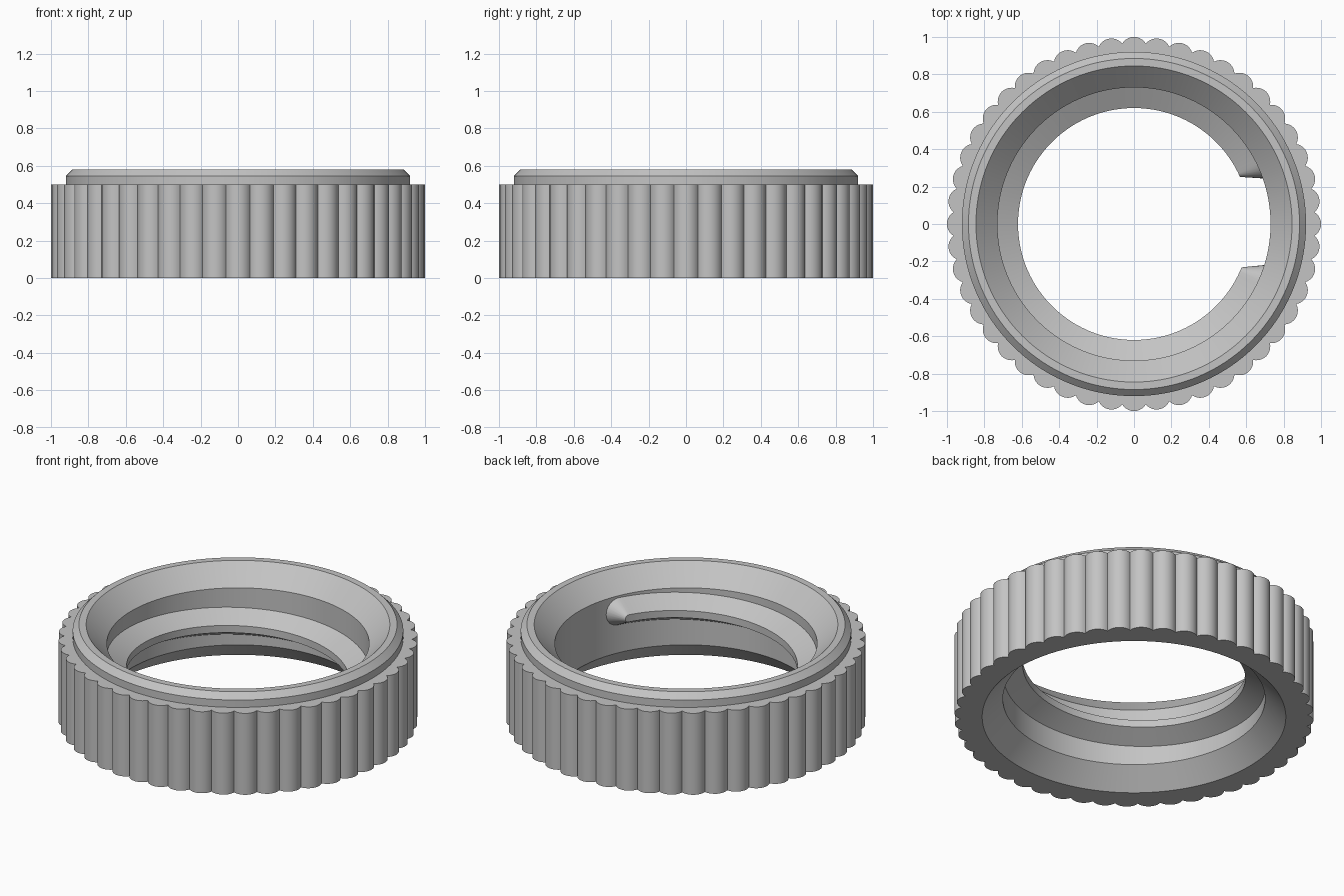
import bpy
import bmesh
from math import sin, cos, pi, radians, sqrt, atan2, hypot
from mathutils import Vector

default = bpy.data.objects.get("Cube")
if default:
    bpy.data.objects.remove(default, do_unlink=True)

HEIGHT = 0.58
BORE = 0.73

# Single grey plastic
grey = bpy.data.materials.new("plain grey")
grey.use_nodes = True
colour = (0.55, 0.55, 0.55, 1)
grey.diffuse_color = colour
grey.node_tree.nodes["Principled BSDF"].inputs["Base Color"].default_value = colour


def finish(bm, name):
    """Turn a bmesh into a smooth shaded object with sharp corners."""
    bmesh.ops.recalc_face_normals(bm, faces=bm.faces)
    mesh = bpy.data.meshes.new(name)
    bm.to_mesh(mesh)
    bm.free()
    mesh.materials.append(grey)
    obj = bpy.data.objects.new(name, mesh)
    bpy.context.collection.objects.link(obj)
    bpy.ops.object.select_all(action='DESELECT')
    obj.select_set(True)
    bpy.context.view_layer.objects.active = obj
    bpy.ops.object.shade_smooth_by_angle(angle=radians(28))
    return obj


def polar(r, a, z):
    return Vector((r * cos(a), r * sin(a), z))


def scalloped_outline(count, steps, bump):
    """Angle and radius of points round a ring of touching round ribs."""
    centre = 1 - bump
    half = pi / count
    valley = centre * cos(half) + sqrt(bump ** 2 - (centre * sin(half)) ** 2)
    limit = atan2(valley * sin(half), valley * cos(half) - centre)
    points = []
    for k in range(count):
        for i in range(steps):
            phi = limit * (2 * i / steps - 1)
            x, y = centre + bump * cos(phi), bump * sin(phi)
            points.append((2 * half * k + atan2(y, x), hypot(x, y)))
    return points


# Ring body: collar, ribbed grip and bore with a countersink at both ends
# (None stands for the ribbed outline)
section = [(0.845, HEIGHT), (0.885, HEIGHT), (0.92, 0.545), (0.92, 0.5),
           (None, 0.5), (None, 0), (0.845, 0), (BORE, 0.115), (BORE, 0.465)]
bm = bmesh.new()
columns = [[bm.verts.new(polar(r or rib, a, z)) for r, z in section]
           for a, rib in scalloped_outline(48, 10, 0.074)]
for i, here in enumerate(columns):
    before = columns[i - 1]
    for j in range(len(section)):
        bm.faces.new((before[j - 1], here[j - 1], here[j], before[j]))
finish(bm, "ribbed_ring")

# Internal thread: one helical ridge with rounded ends
START, END, STEPS, CAP = radians(26), radians(336), 160, 12
PITCH = 0.184
ridge = [(BORE + 0.004, 0.085), (0.62, 0.022)]  # radius, half width

# Track round the ridge: along the top, round the end, back below, round the start
along = [START + (END - START) * i / STEPS for i in range(STEPS + 1)]
turn = [pi * i / CAP for i in range(1, CAP)]
track = [(a, pi / 2) for a in along]
track += [(END, pi / 2 - t) for t in turn]
track += [(a, -pi / 2) for a in reversed(along)]
track += [(START, -pi / 2 - t) for t in turn]

bm = bmesh.new()
sides = []
for a, facing in track:
    z = HEIGHT / 2 + PITCH * (a - pi) / (2 * pi)
    sides.append([bm.verts.new(polar(r, a + w * cos(facing) / r, z + w * sin(facing)))
                  for r, w in ridge])
for i, here in enumerate(sides):
    before = sides[i - 1]
    bm.faces.new((before[0], here[0], here[1], before[1]))

# Crest of the ridge
crest = [s[1] for s in sides]
lower = STEPS + CAP
last = lower + STEPS
for i in range(STEPS):
    bm.faces.new((crest[i], crest[i + 1], crest[last - i - 1], crest[last - i]))
bm.faces.new(crest[STEPS:lower + 1])
bm.faces.new(crest[last:] + crest[:1])
finish(bm, "inner_thread")
